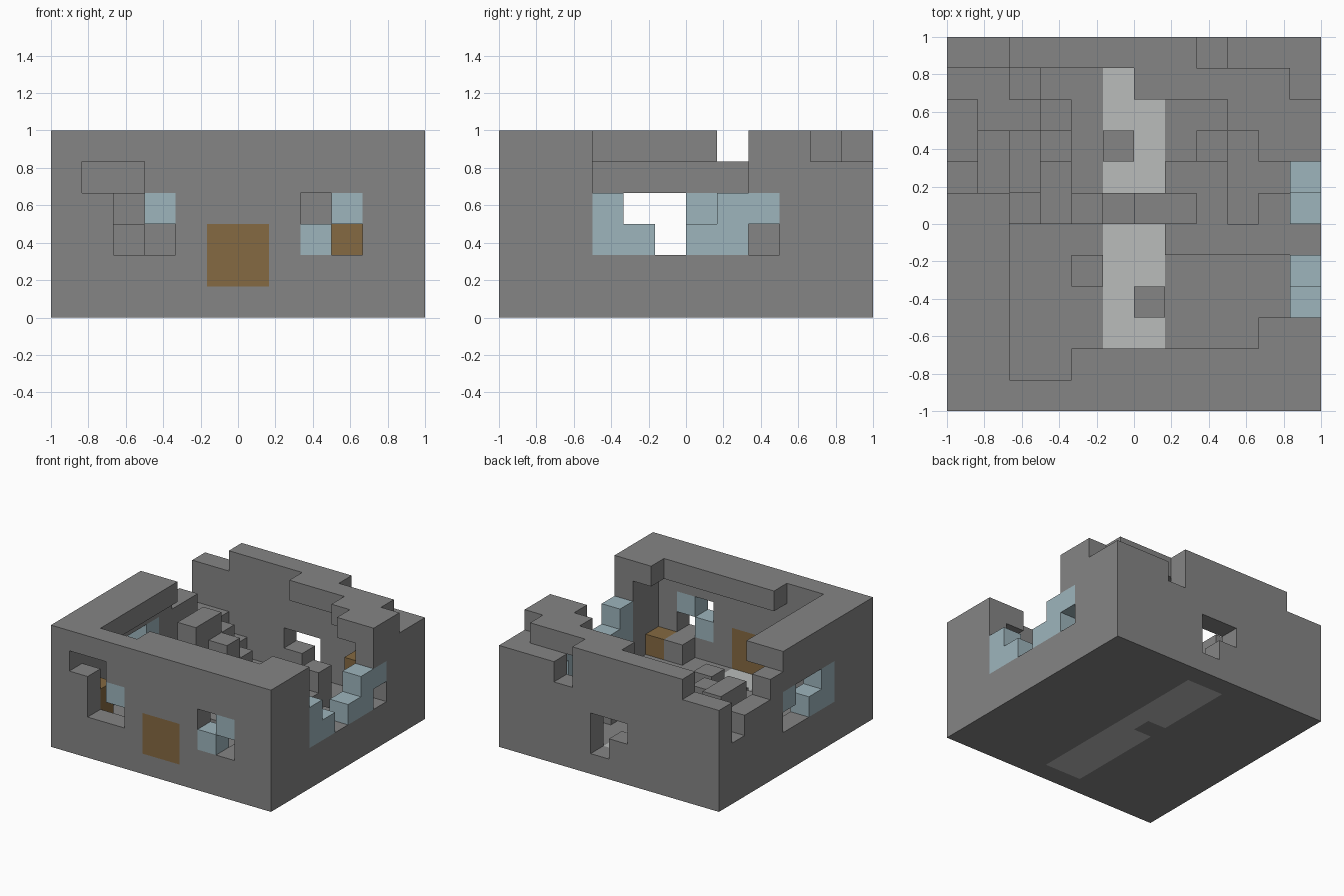
import bpy, bmesh
from mathutils import Vector

cube = bpy.data.objects.get("Cube")
if cube:
    bpy.data.objects.remove(cube, do_unlink=True)

N = 12            # blocks along each side
S = 2 / N         # block size


def material(name, rgb):
    m = bpy.data.materials.new(name)
    m.use_nodes = True
    col = (*rgb, 1)
    m.diffuse_color = col
    m.node_tree.nodes["Principled BSDF"].inputs["Base Color"].default_value = col
    return m


stone = material("stone grey", (0.235, 0.235, 0.235))
glass = material("pale blue glass", (0.34, 0.46, 0.505))
wood = material("brown wood", (0.235, 0.144, 0.054))
pale = material("pale floor grey", (0.49, 0.505, 0.495))

parts = {}        # part name -> (material, set of blocks)
owner = {}        # block -> part name


def fill(part, mat, xs, ys, zs):
    """Fill a box of blocks; a later part replaces an earlier one."""
    cells = parts.setdefault(part, (mat, set()))[1]
    for x in range(*xs):
        for y in range(*ys):
            for z in range(*zs):
                c = (x, y, z)
                if c in owner:
                    parts[owner[c]][1].discard(c)
                owner[c] = part
                cells.add(c)


def carve(xs, ys, zs):
    for x in range(*xs):
        for y in range(*ys):
            for z in range(*zs):
                p = owner.pop((x, y, z), None)
                if p:
                    parts[p][1].discard((x, y, z))


def one(i):
    return (i, i + 1)


# Floor slab with a pale strip, one block broken out of the strip
fill("floor", stone, (0, N), (0, N), (0, 1))
fill("floor_strip", pale, (5, 7), (1, 11), (0, 1))
fill("floor", stone, one(5), one(6), (0, 1))

# Outer walls with ruined tops
fill("front_wall", stone, (0, N), one(0), (1, 6))
for y0, y1, top in ((1, 7, 6), (7, 8, 5), (8, 10, 4), (10, 11, 3)):
    fill("right_wall", stone, one(0), (y0, y1), (1, top))
for y0, y1, top in ((1, 3, 6), (3, 8, 2), (8, 10, 6), (10, 11, 5)):
    fill("left_wall", stone, one(11), (y0, y1), (1, top))
for x0, x1, top in ((0, 2, 5), (2, 8, 6), (8, 9, 4), (9, N, 5)):
    fill("back_wall", stone, (x0, x1), one(11), (1, top))

# Remains of the roof
roof = (((1, 2), (1, 7)), ((4, 11), (1, 2)), ((10, 11), (2, 3)),
        ((6, 11), (10, 11)), ((9, 11), (9, 10)), ((10, 11), (8, 9)))
for xs, ys in roof:
    fill("roof_remains", stone, xs, ys, (5, 6))

# Window and door openings
carve((2, 4), one(0), (2, 4))
carve((1, 3), one(0), one(4))
carve((8, 10), one(0), (2, 4))
carve(one(0), (3, 7), (2, 4))
carve(one(11), one(8), (2, 4))
carve((5, 7), one(11), (1, 3))
fill("back_wall", stone, one(5), one(11), one(1))

# Broken window panes
for x, z in ((3, 3), (9, 3), (8, 2)):
    fill("front_windows", glass, one(x), one(0), one(z))
for y, z in ((3, 2), (3, 3), (4, 2), (6, 3)):
    fill("right_window", glass, one(0), one(y), one(z))
for y, z in ((3, 2), (3, 3), (4, 2), (6, 2), (7, 2), (7, 3), (8, 3)):
    fill("left_window", glass, one(11), one(y), one(z))

# Front door
fill("front_door", wood, (5, 7), one(0), (1, 3))

# Ruined inner wall, heights along x
for x, top in enumerate((3, 2, 3, 2, 3, 3), start=2):
    fill("inner_wall", stone, one(x), one(6), (1, top))

# Low ledge and rubble
fill("ledge", stone, (7, 11), one(5), one(1))
fill("ledge", stone, one(10), one(6), one(1))
rubble = ((2, 7, 4), (2, 8, 4), (3, 7, 2), (3, 8, 3), (3, 9, 2), (1, 9, 3),
          (2, 9, 3), (1, 10, 3), (2, 10, 2), (8, 8, 3), (7, 7, 2), (8, 7, 2),
          (8, 6, 2), (4, 4, 2), (6, 3, 2), (5, 8, 2), (9, 1, 2))
for x, y, top in rubble:
    fill("rubble", stone, one(x), one(y), (1, top))

# Wooden furniture in the corners
for x, y, top in ((1, 1, 3), (10, 1, 2), (9, 10, 3), (10, 10, 3)):
    fill("wooden_crates", wood, one(x), one(y), (1, top))


def build(name, mat, cells):
    """Mesh the outside faces of a set of blocks."""
    bm = bmesh.new()
    for c in sorted(cells):
        for axis in range(3):
            for side in (0, 1):
                nxt = list(c)
                nxt[axis] += 2 * side - 1
                if tuple(nxt) in owner:
                    continue
                u, v = (axis + 1) % 3, (axis + 2) % 3
                corners = []
                for a, b in ((0, 0), (1, 0), (1, 1), (0, 1)):
                    p = Vector(c)
                    p[axis] += side
                    p[u] += a
                    p[v] += b
                    corners.append(bm.verts.new(p * S - Vector((1, 1, 0))))
                bm.faces.new(corners if side else corners[::-1])
    bmesh.ops.remove_doubles(bm, verts=bm.verts, dist=S / 100)
    me = bpy.data.meshes.new(name)
    bm.to_mesh(me)
    bm.free()
    me.materials.append(mat)
    bpy.context.collection.objects.link(bpy.data.objects.new(name, me))


for name, (mat, cells) in parts.items():
    build(name, mat, cells)
